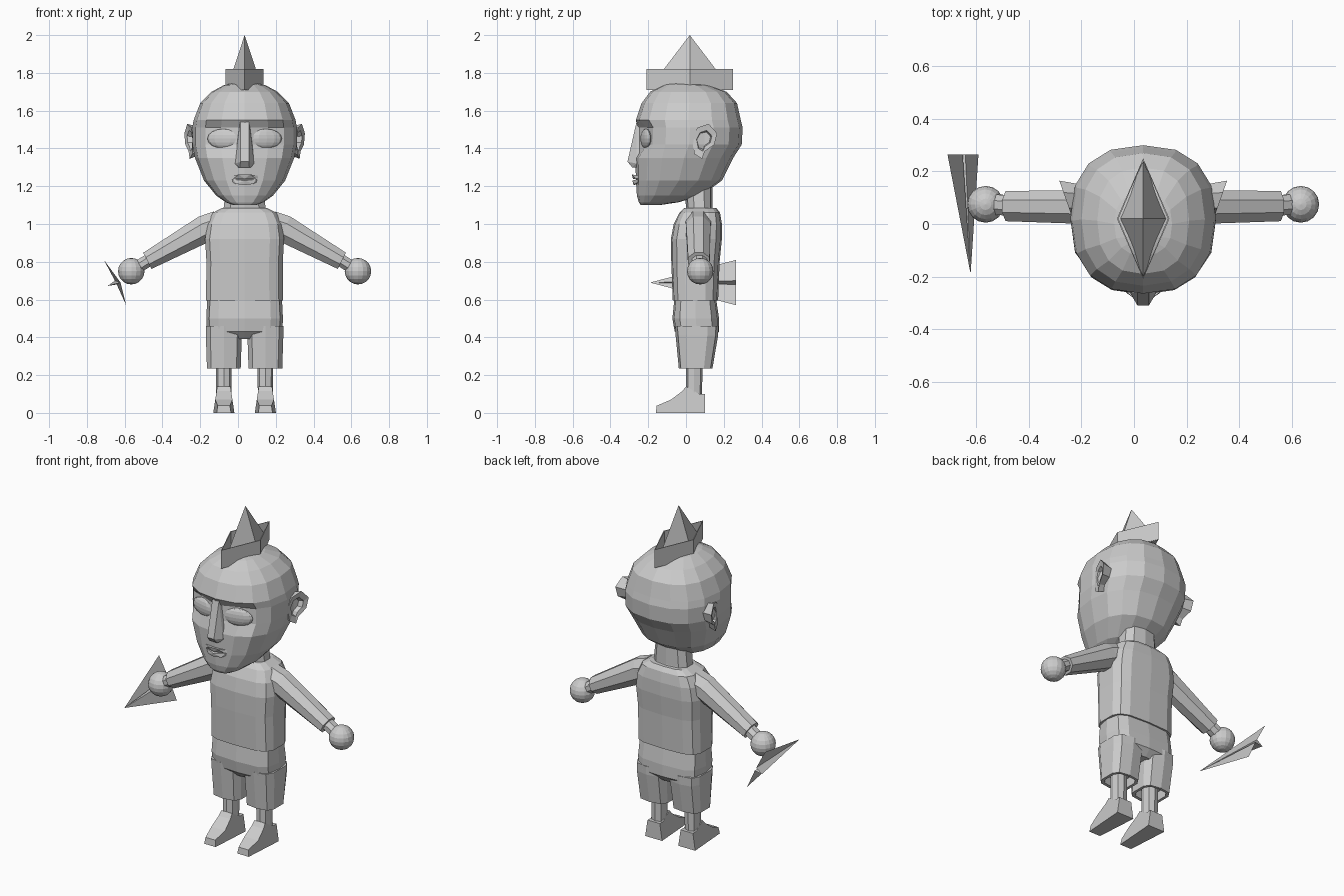
import bpy, bmesh, math
from mathutils import Vector

if "Cube" in bpy.data.objects:
    bpy.data.objects.remove(bpy.data.objects["Cube"])

CX = 0.035  # body axis
grey = bpy.data.materials.new("light grey")
grey.diffuse_color = (0.6, 0.6, 0.6, 1)
grey.use_nodes = True
grey.node_tree.nodes["Principled BSDF"].inputs["Base Color"].default_value = grey.diffuse_color


def finish(name, bm, shift=CX, recalc=True):
    bmesh.ops.translate(bm, verts=bm.verts, vec=(shift, 0, 0))
    if recalc:
        bmesh.ops.recalc_face_normals(bm, faces=bm.faces)
    me = bpy.data.meshes.new(name)
    bm.to_mesh(me)
    bm.free()
    me.materials.append(grey)
    ob = bpy.data.objects.new(name, me)
    bpy.context.collection.objects.link(ob)
    return ob


def bridge(bm, rings):
    n = len(rings[0])
    for a, b in zip(rings, rings[1:]):
        for i in range(n):
            j = (i + 1) % n
            bm.faces.new((a[i], a[j], b[j], b[i]))


def spow(v, e):
    return math.copysign(abs(v) ** e, v) if abs(v) > 1e-6 else 0.0


def loft(rows, n=12, e=0.6, cx=0.0, tweak=None):
    """Rows of (z, half width, y front, y back), joined into a closed solid."""
    bm = bmesh.new()
    rings = []
    for z, w, yf, yb in rows:
        ring = []
        for i in range(n):
            a = 2 * math.pi * i / n
            x = w * spow(math.sin(a), e)
            y = (yf + yb) / 2 - (yb - yf) / 2 * spow(math.cos(a), e)
            p = Vector((cx + x, y, z))
            if tweak:
                tweak(p, i)
            ring.append(bm.verts.new(p))
        rings.append(ring)
    bridge(bm, rings)
    bm.faces.new(rings[0])
    bm.faces.new(rings[-1])
    return bm


def tube(stations, n=8):
    """Stations of (point, radius across, radius in y), swept in the xz plane."""
    bm = bmesh.new()
    d = (Vector(stations[-1][0]) - Vector(stations[0][0])).normalized()
    side = Vector((0, 1, 0))
    up = d.cross(side).normalized()
    rings = []
    for p, r, ry in stations:
        rings.append([bm.verts.new(Vector(p)
                      + up * r * math.cos(2 * math.pi * (i + .5) / n)
                      + side * ry * math.sin(2 * math.pi * (i + .5) / n)) for i in range(n)])
    bridge(bm, rings)
    bm.faces.new(rings[0])
    bm.faces.new(rings[-1])
    return bm


def hull(pts):
    """Convex solid from points, mirrored in x."""
    bm = bmesh.new()
    for x, y, z in pts:
        for s in ((1, -1) if x else (1,)):
            bm.verts.new((x * s, y, z))
    bmesh.ops.convex_hull(bm, input=bm.verts)
    return bm


# head, with eye sockets pushed in beside the nose
def socket(p, i):
    if 1.36 < p.z < 1.53 and i in (1, 15):
        p.y += 0.035
    elif 1.36 < p.z < 1.53 and i in (2, 14):
        p.y += 0.015


finish("head", loft([
    (1.10, .06, -.24, -.14), (1.115, .10, -.25, -.04), (1.15, .15, -.26, .08),
    (1.23, .215, -.265, .19), (1.35, .263, -.268, .25), (1.42, .277, -.262, .295),
    (1.51, .277, -.258, .30), (1.55, .27, -.265, .29), (1.64, .235, -.235, .27),
    (1.70, .175, -.19, .215), (1.735, .11, -.12, .12), (1.748, .05, -.08, .04)],
    n=16, e=0.83, tweak=socket))

# face details
finish("nose", hull([(.022, -.262, 1.54), (.016, -.275, 1.46), (.022, -.31, 1.33),
                     (.05, -.262, 1.32), (.045, -.25, 1.345), (.025, -.285, 1.30),
                     (.03, -.22, 1.54), (.045, -.23, 1.30)]))
finish("upper_lip", hull([(.11, -.222, 1.25), (.03, -.286, 1.262), (0, -.284, 1.252),
                          (.06, -.265, 1.24), (0, -.28, 1.238), (.05, -.22, 1.25)]))
finish("lower_lip", hull([(.10, -.222, 1.24), (0, -.284, 1.23), (.06, -.262, 1.236),
                          (.045, -.27, 1.212), (0, -.278, 1.206), (.05, -.22, 1.22)]))
ear_outline = [(.03, 1.45), (.06, 1.51), (.12, 1.53), (.165, 1.48),
               (.15, 1.42), (.10, 1.385), (.085, 1.345), (.045, 1.37)]

for s, side in ((-1, "right"), (1, "left")):
    # eyes
    bm = bmesh.new()
    bmesh.ops.create_uvsphere(bm, u_segments=12, v_segments=8, radius=1)
    for v in bm.verts:
        x, y, z = v.co
        a = .25 * s
        x, y = x * .088, y * .022
        v.co = (s * .112 + x * math.cos(a) - y * math.sin(a),
                -.212 + x * math.sin(a) + y * math.cos(a), 1.452 + z * .052)
    finish(side + "_eye", bm)

    # ears with a hollow
    bm = bmesh.new()
    rings = []
    for scale, dx, base in ((.8, 0, True), (1, 0, False), (.6, -.005, False), (.5, -.03, False)):
        ring = []
        for y, z in ear_outline:
            y, z = .095 + (y - .095) * scale, 1.445 + (z - 1.445) * scale
            x = .24 if base else .272 + (y - .03) * .35 + dx
            ring.append(bm.verts.new((s * x, y, z)))
        rings.append(ring)
    bridge(bm, rings)
    bm.faces.new(rings[0])
    bm.faces.new(rings[-1])
    finish(side + "_ear", bm)

    # sleeve, wrist and ball hand
    finish(side + "_sleeve", tube([((s * .13, .065, 1.0), .08, .075),
                                   ((s * .21, .065, .975), .078, .07),
                                   ((s * .515, .068, .805), .052, .062)]))
    finish(side + "_wrist", tube([((s * .49, .07, .82), .036, .042),
                                  ((s * .59, .075, .757), .036, .042)]))
    bm = bmesh.new()
    bmesh.ops.create_uvsphere(bm, u_segments=16, v_segments=10, radius=.07)
    bmesh.ops.translate(bm, verts=bm.verts, vec=(s * .60, .075, .75))
    finish(side + "_hand", bm)

    # shorts leg with hollow hem, calf
    finish(side + "_shorts_leg", loft([
        (.29, .075, -.02, .125), (.235, .075, -.02, .125), (.235, .092, -.038, .14),
        (.41, .098, -.055, .17), (.46, .098, -.06, .172)], n=10, e=.6, cx=s * .11))
    finish(side + "_calf", loft([(.08, .04, 0, .085), (.32, .042, 0, .088)],
                                n=8, e=.8, cx=s * .11))

    # shoe: side profile, narrower on top
    bm = bmesh.new()
    prof = [(-.16, 0), (-.155, .038), (-.08, .07), (-.02, .115), (.0, .14),
            (.07, .10), (.10, .10), (.10, 0)]
    rings = []
    for t in (-1, 1):
        rings.append([bm.verts.new((s * .11 + t * (.056 - .15 * z
                     - (.018 if y < -.15 else 0)), y, z)) for y, z in prof])
    bridge(bm, rings)
    bm.faces.new(rings[0])
    bm.faces.new(rings[1])
    finish(side + "_shoe", bm)

# trunk
finish("neck", loft([(1.03, .115, -.01, .155), (1.09, .115, .0, .14), (1.22, .10, -.01, .14)], n=10, e=.8))
finish("shirt", loft([(.595, .207, -.07, .17), (.80, .205, -.078, .178),
                      (.92, .212, -.08, .19), (1.0, .20, -.065, .19),
                      (1.06, .17, -.035, .18), (1.085, .12, -.01, .16)], n=14, e=.55))
finish("shorts_seat", loft([(.39, .15, -.02, .14), (.43, .20, -.06, .175),
                            (.50, .203, -.072, .175), (.60, .198, -.062, .16)], n=12, e=.55))

# crown: diamond band around a spike
diamond = [(.1, .02), (0, .25), (-.1, .02), (0, -.21)]
bm = bmesh.new()
bridge(bm, [[bm.verts.new((x, y, z)) for x, y in diamond] for z in (1.71, 1.82)])
band = finish("crown_band", bm)
mod = band.modifiers.new("thickness", 'SOLIDIFY')
mod.thickness = .006
bm = bmesh.new()
base = [bm.verts.new((x * .96, .02 + (y - .02) * .96, 1.71)) for x, y in diamond]
apex = bm.verts.new((0, .02, 2.0))
for i in range(4):
    bm.faces.new((base[i], base[(i + 1) % 4], apex))
bm.faces.new(base[::-1])
finish("crown_spike", bm)

# folded dart held beside the right hand
bm = bmesh.new()
tip, top, m1, keel, m2, low = [bm.verts.new(p) for p in (
    (-.622, -.19, .69), (-.71, .265, .81), (-.652, .265, .70),
    (-.69, .265, .672), (-.642, .265, .68), (-.592, .265, .57))]
for a, b in ((top, m1), (m1, keel), (keel, m2), (m2, low)):
    bm.faces.new((tip, a, b))
finish("dart", bm, shift=0)
